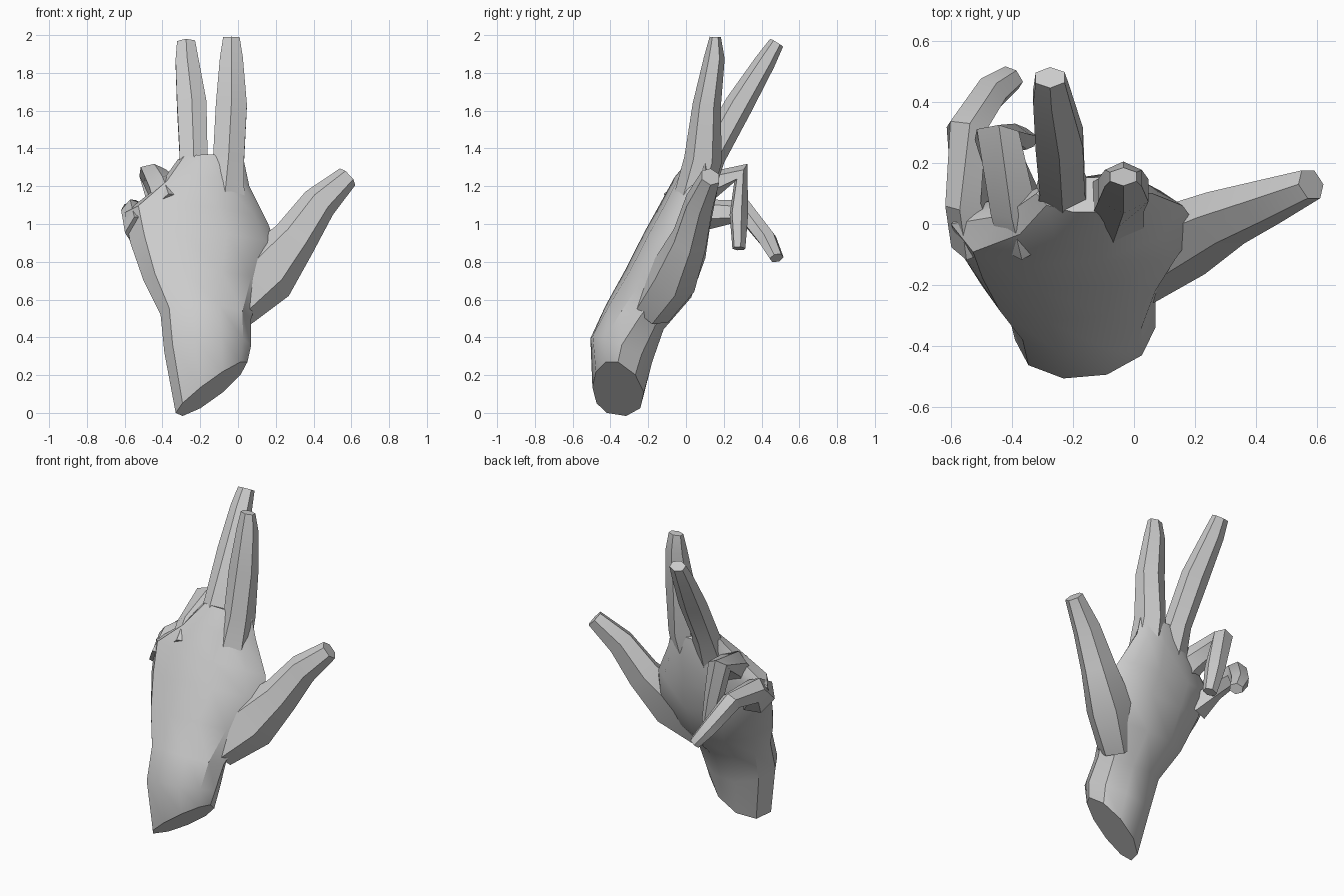
import bpy, bmesh, math
from mathutils import Vector

cube = bpy.data.objects.get("Cube")
if cube:
    bpy.data.objects.remove(cube, do_unlink=True)

skin = bpy.data.materials.new("light grey")
skin.use_nodes = True
GREY = (0.6, 0.6, 0.6, 1)
skin.diffuse_color = GREY
skin.node_tree.nodes["Principled BSDF"].inputs["Base Color"].default_value = GREY


def loft(name, rings):
    """Skin a list of equal-length point rings and cap both ends."""
    bm = bmesh.new()
    loops = [[bm.verts.new(p) for p in ring] for ring in rings]
    n = len(loops[0])
    for a, b in zip(loops, loops[1:]):
        for i in range(n):
            j = (i + 1) % n
            bm.faces.new((a[i], a[j], b[j], b[i]))
    bm.faces.new(loops[0][::-1])
    bm.faces.new(loops[-1])
    bmesh.ops.recalc_face_normals(bm, faces=bm.faces)
    mesh = bpy.data.meshes.new(name)
    bm.to_mesh(mesh)
    bm.free()
    mesh.materials.append(skin)
    obj = bpy.data.objects.new(name, mesh)
    bpy.context.collection.objects.link(obj)
    bpy.ops.object.select_all(action="DESELECT")
    obj.select_set(True)
    bpy.context.view_layer.objects.active = obj
    bpy.ops.object.shade_smooth_by_angle(angle=math.radians(35))
    return obj


def digit(name, path, side, sides=6):
    """Tapered tube; path rows are x, y, z, half width along side, half depth."""
    pts = [Vector(r[:3]) for r in path]
    rings = []
    for k, row in enumerate(path):
        before = (pts[k] - pts[k - 1]).normalized() if k else Vector()
        after = (pts[k + 1] - pts[k]).normalized() if k + 1 < len(pts) else Vector()
        t = (before + after).normalized()
        u = Vector(side)
        u = (u - t * u.dot(t)).normalized()
        v = t.cross(u)
        rings.append([pts[k] + u * row[3] * math.cos(a) + v * row[4] * math.sin(a)
                      for a in (2 * math.pi * (i + 0.5) / sides for i in range(sides))])
    return loft(name, rings)


# Palm and wrist: outer edge, thumb edge, thickness towards the back of the hand and the palm
palm = [
    ((-0.33, -0.42, 0.00), (0.05, -0.36, 0.27), 0.11, 0.18),
    ((-0.39, -0.38, 0.32), (0.07, -0.34, 0.36), 0.16, 0.20),
    ((-0.41, -0.30, 0.52), (0.07, -0.25, 0.50), 0.16, 0.17),
    ((-0.50, -0.20, 0.70), (0.13, -0.12, 0.68), 0.17, 0.20),
    ((-0.57, -0.09, 0.90), (0.21, -0.01, 0.87), 0.18, 0.16),
    ((-0.60, 0.00, 1.06), (0.16, 0.06, 1.00), 0.18, 0.10),
    ((-0.42, 0.03, 1.20), (0.06, 0.10, 1.20), 0.13, 0.10),
    ((-0.32, 0.10, 1.34), (0.03, 0.10, 1.34), 0.07, 0.06),
]
normal = Vector((0, -0.92, 0.40))
rings = []
for left, right, front, back in palm:
    mid, half = (Vector(left) + Vector(right)) / 2, (Vector(right) - Vector(left)) / 2
    ring = []
    for i in range(10):
        c, s = math.cos(math.tau * i / 10), math.sin(math.tau * i / 10)
        ring.append(mid + half * c + normal * s * (front if s > 0 else back))
    rings.append(ring)
loft("palm_and_wrist", rings)

# Raised fingers
digit("index_finger", [
    (-0.07, 0.03, 1.12, 0.12, 0.10), (-0.05, 0.09, 1.34, 0.095, 0.10),
    (-0.035, 0.11, 1.63, 0.095, 0.075), (-0.035, 0.15, 1.88, 0.07, 0.055),
    (-0.035, 0.155, 1.99, 0.05, 0.03)], (1, 0, 0))
digit("middle_finger", [
    (-0.23, 0.03, 1.12, 0.12, 0.10), (-0.235, 0.13, 1.36, 0.085, 0.08),
    (-0.245, 0.28, 1.63, 0.09, 0.075), (-0.27, 0.42, 1.86, 0.07, 0.055),
    (-0.275, 0.48, 1.96, 0.055, 0.04)], (1, 0, 0))

# Curled fingers
digit("ring_finger", [
    (-0.35, -0.03, 1.08, 0.10, 0.12), (-0.39, 0.07, 1.18, 0.09, 0.09),
    (-0.45, 0.29, 1.27, 0.08, 0.06), (-0.40, 0.28, 1.05, 0.065, 0.05),
    (-0.36, 0.28, 0.87, 0.045, 0.035)], (1, -0.2, 0))
digit("little_finger", [
    (-0.50, -0.04, 0.96, 0.10, 0.12), (-0.55, 0.08, 1.05, 0.07, 0.09),
    (-0.55, 0.31, 1.07, 0.07, 0.06), (-0.47, 0.43, 0.92, 0.06, 0.05),
    (-0.40, 0.48, 0.82, 0.045, 0.035)], (0.8, -0.5, 0))

# Thumb
digit("thumb", [
    (-0.02, -0.18, 0.55, 0.11, 0.12), (0.14, -0.06, 0.73, 0.13, 0.17),
    (0.30, 0.02, 0.92, 0.10, 0.12), (0.43, 0.07, 1.11, 0.08, 0.095),
    (0.58, 0.13, 1.25, 0.055, 0.06)], (0, 1, 0))
